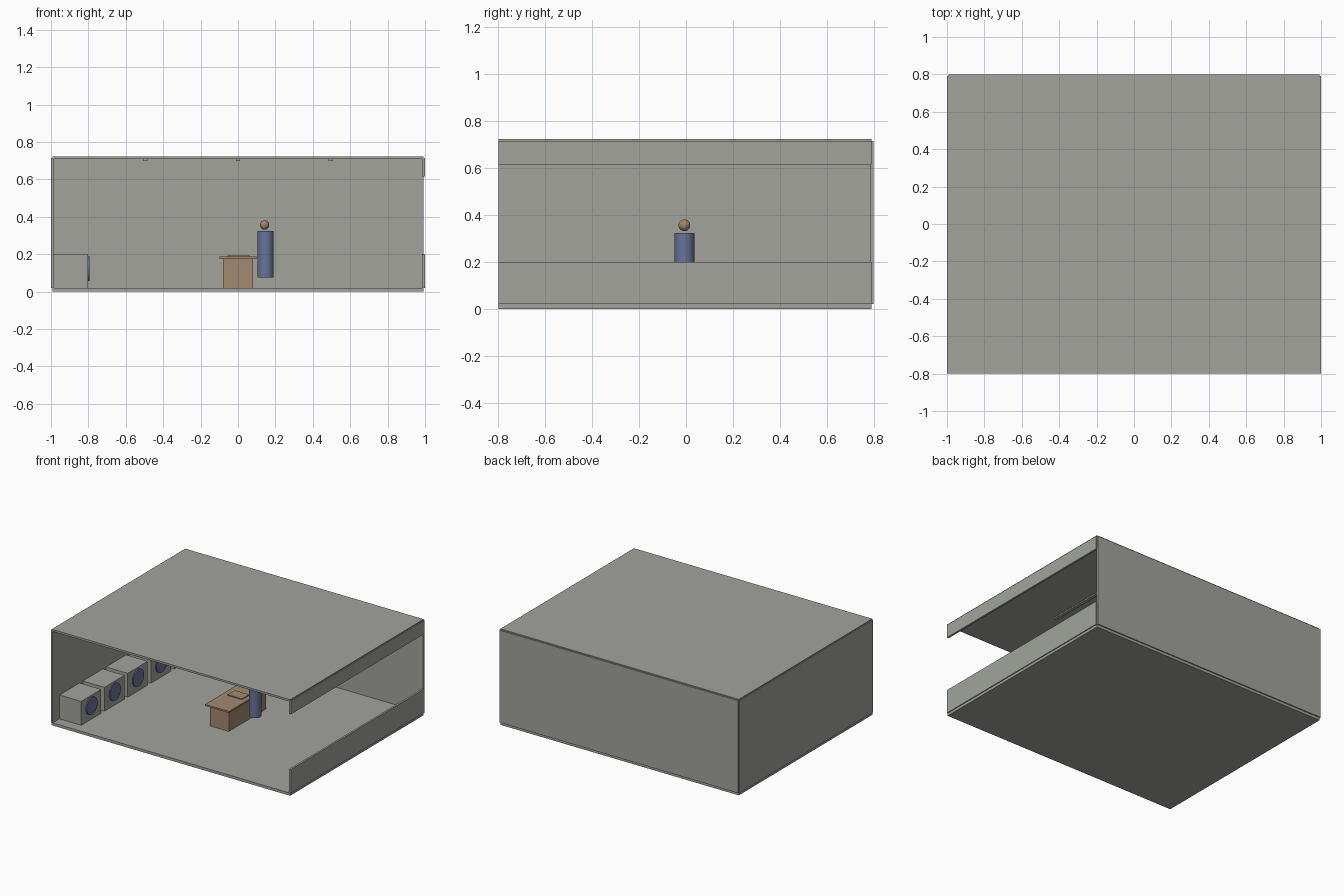
import bpy
import math

cube = bpy.data.objects.get("Cube")
if cube:
    bpy.data.objects.remove(cube, do_unlink=True)


def material(name, rgb):
    m = bpy.data.materials.new(name)
    m.use_nodes = True
    m.diffuse_color = (*rgb, 1)
    m.node_tree.nodes["Principled BSDF"].inputs["Base Color"].default_value = (*rgb, 1)
    return m


GREY = material("warm_grey", (0.36, 0.37, 0.335))
BLUE = material("slate_blue", (0.14, 0.17, 0.32))
WOOD = material("light_brown", (0.37, 0.25, 0.17))
SKIN = material("tan", (0.36, 0.23, 0.15))


def finish(name, mat, smooth=False):
    obj = bpy.context.object
    obj.name = name
    obj.data.materials.append(mat)
    if smooth:
        bpy.ops.object.shade_smooth_by_angle()
    return obj


def box(name, mat, xs, ys, zs):
    """Box given by its low and high limit on each axis."""
    spans = (xs, ys, zs)
    bpy.ops.mesh.primitive_cube_add(size=1, location=[sum(s) / 2 for s in spans])
    bpy.context.object.scale = [s[1] - s[0] for s in spans]
    bpy.ops.object.transform_apply(location=False, rotation=False, scale=True)
    return finish(name, mat)


def cylinder(name, mat, radius, depth, location, tilt=0):
    bpy.ops.mesh.primitive_cylinder_add(vertices=32, radius=radius, depth=depth,
                                        location=location, rotation=(0, tilt, 0))
    return finish(name, mat, True)


# Room shell: open front, long window slot in the left side wall
FRONT, BACK = -0.798, 0.79
FLOOR_TOP, WALL_TOP = 0.02, 0.715
depth = (FRONT, BACK)
slab = (-0.993, 0.993)
left_wall = (0.985, 1.0)
box("floor", GREY, slab, depth, (0, FLOOR_TOP))
box("roof", GREY, slab, depth, (0.708, 0.723))
box("back_wall", GREY, slab, (0.783, 0.798), (FLOOR_TOP, WALL_TOP))
box("right_wall", GREY, (-1.0, -0.985), depth, (FLOOR_TOP, WALL_TOP))
box("left_wall_lower", GREY, left_wall, depth, (FLOOR_TOP, 0.2))
box("left_wall_upper", GREY, left_wall, depth, (0.615, WALL_TOP))

# Ceiling light strips
for i in range(3):
    x = (i - 1) * 0.497
    box(f"ceiling_light_{i + 1}", GREY, (x - 0.012, x + 0.012),
        (-0.25, 0.25), (0.699, 0.709))

# Row of machines with round doors along the right wall
for i in range(5):
    y = -0.6 + i * 0.277
    box(f"machine_{i + 1}", GREY, (-0.983, -0.803),
        (y - 0.119, y + 0.119), (FLOOR_TOP, 0.2))
    cylinder(f"machine_door_{i + 1}", BLUE, 0.065, 0.02,
             (-0.805, y, 0.123), math.pi / 2)

# Counter
box("counter_base", WOOD, (-0.079, 0.079), (-0.222, 0.222), (FLOOR_TOP, 0.176))
box("counter_top", WOOD, (-0.1, 0.1), (-0.25, 0.245), (0.175, 0.187))
box("folded_cloth", WOOD, (-0.055, 0.065), (-0.045, 0.04), (0.186, 0.194))

# Attendant
cylinder("attendant_body", BLUE, 0.043, 0.248, (0.147, -0.007, 0.2))
bpy.ops.mesh.primitive_uv_sphere_add(segments=24, ring_count=12, radius=0.025,
                                     location=(0.142, -0.007, 0.356))
finish("attendant_head", SKIN, True)
